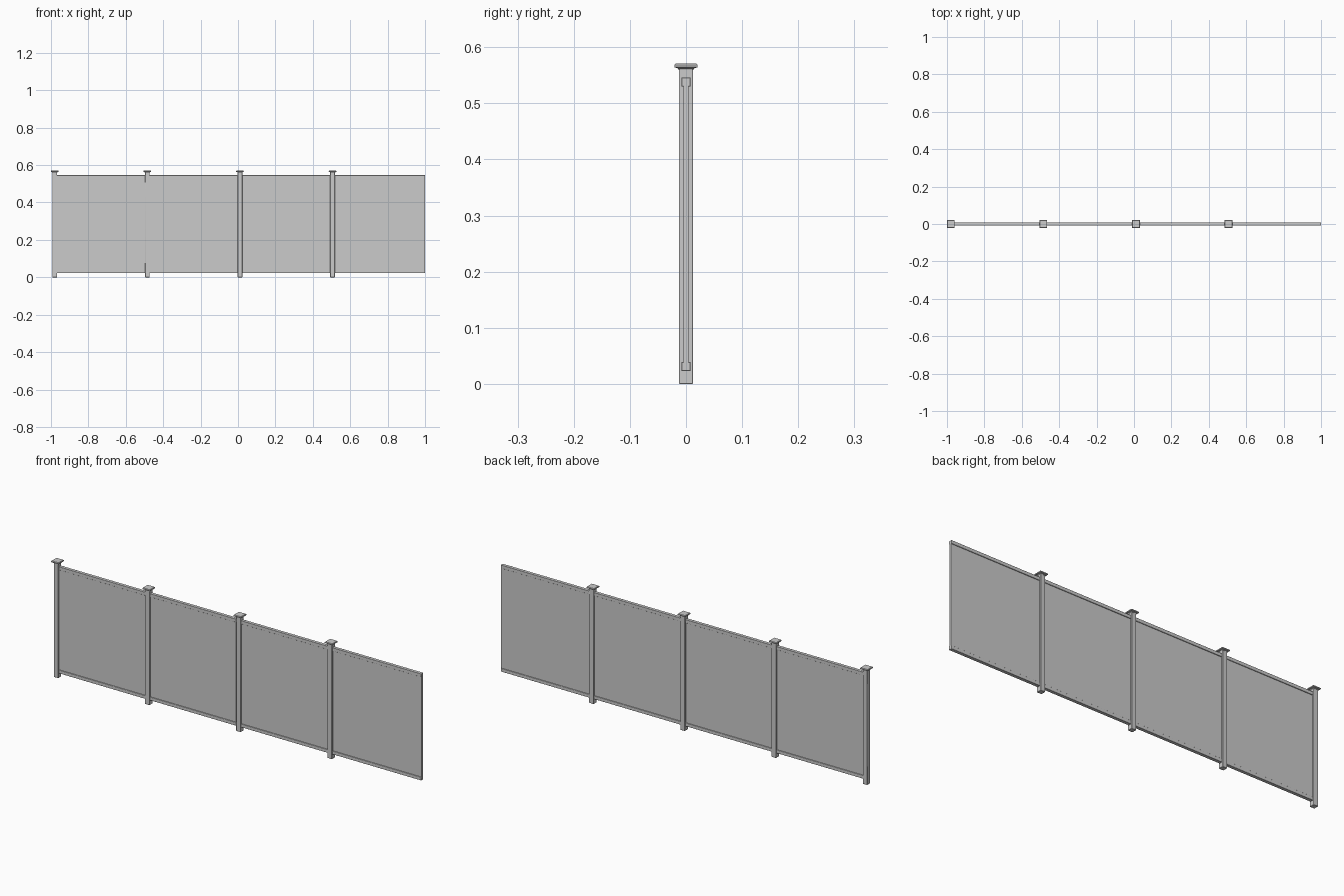
import bpy, bmesh

if "Cube" in bpy.data.objects:
    bpy.data.objects.remove(bpy.data.objects["Cube"])

POST_X = [-0.9795 + 0.495 * i for i in range(4)]
POST_HALF = 0.0125
END_X = 1.0


def finish(name, bm, bevel=0.0, segments=2):
    bmesh.ops.recalc_face_normals(bm, faces=bm.faces)
    mesh = bpy.data.meshes.new(name)
    bm.to_mesh(mesh)
    bm.free()
    ob = bpy.data.objects.new(name, mesh)
    bpy.context.collection.objects.link(ob)
    if bevel:
        mod = ob.modifiers.new("edge_rounding", "BEVEL")
        mod.width = bevel
        mod.segments = segments
        mod.limit_method = "ANGLE"
    bpy.context.view_layer.objects.active = ob
    ob.select_set(True)
    bpy.ops.object.shade_smooth_by_angle()
    ob.select_set(False)
    return ob


def square_stack(name, x, profile, **kw):
    # Loft square sections given as (half width, height)
    bm = bmesh.new()
    rings = [[bm.verts.new((x + sx * h, sy * h, z))
              for sx, sy in ((-1, -1), (1, -1), (1, 1), (-1, 1))]
             for h, z in profile]
    for a, b in zip(rings, rings[1:]):
        for i in range(4):
            j = (i + 1) % 4
            bm.faces.new((a[i], a[j], b[j], b[i]))
    bm.faces.new(rings[0])
    bm.faces.new(rings[-1])
    return finish(name, bm, **kw)


def box(name, x0, x1, half_y, z0, z1, **kw):
    bm = bmesh.new()
    bmesh.ops.create_cube(bm, size=1)
    for v in bm.verts:
        v.co = ((x0 + x1) / 2 + v.co.x * (x1 - x0), v.co.y * 2 * half_y,
                (z0 + z1) / 2 + v.co.z * (z1 - z0))
    return finish(name, bm, **kw)


for i, x in enumerate(POST_X):
    # Square post with softened corners
    square_stack(f"post_{i}", x, [(POST_HALF, 0), (POST_HALF, 0.562)], bevel=0.002)

    # Flared cap with a shallow pyramid top
    square_stack(f"post_cap_{i}", x, [(0.0135, 0.560), (0.0150, 0.5625), (0.0205, 0.5645),
                                      (0.0205, 0.5685), (0.0185, 0.571)])

    # Bay between this post and the next (the last bay ends open)
    left = x + POST_HALF - 0.001
    right = POST_X[i + 1] - POST_HALF + 0.001 if i < 3 else END_X
    box(f"panel_{i}", left, right, 0.0045, 0.030, 0.540)
    box(f"bottom_rail_{i}", left, right, 0.008, 0.023, 0.039, bevel=0.001)
    box(f"top_rail_{i}", left, right, 0.008, 0.530, 0.546, bevel=0.001)
